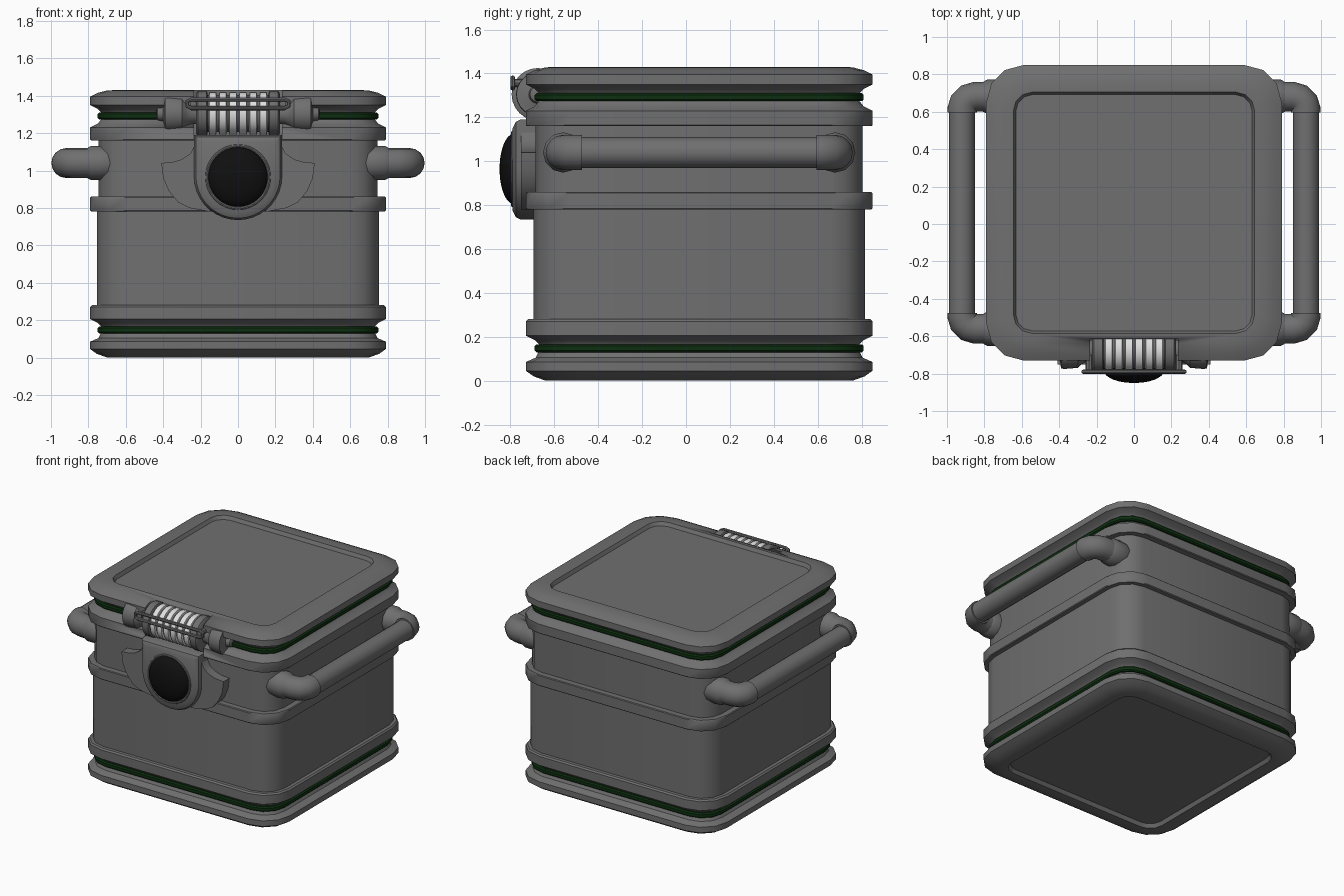
import bpy, bmesh, math
from mathutils import Vector

if "Cube" in bpy.data.objects:
    bpy.data.objects.remove(bpy.data.objects["Cube"])

CY = 0.06  # depth centre of the box


def material(name, rgb):
    m = bpy.data.materials.new(name)
    m.diffuse_color = (*rgb, 1)
    m.use_nodes = True
    m.node_tree.nodes["Principled BSDF"].inputs["Base Color"].default_value = m.diffuse_color
    return m


GREY = material("grey metal", (0.16, 0.16, 0.16))
GREEN = material("dark green seal", (0.004, 0.028, 0.005))
BLACK = material("black lens", (0.005, 0.005, 0.005))
WHITE = material("white rings", (0.75, 0.75, 0.75))


def loft(name, rings, mat, mirror=False, closed=False, angle=35):
    """Skin a list of equal-length point rings, with end caps unless closed."""
    bm = bmesh.new()
    vs = [[bm.verts.new(p) for p in r] for r in rings]
    n = len(vs[0])
    pairs = list(zip(vs, vs[1:])) + ([(vs[-1], vs[0])] if closed else [])
    for a, b in pairs:
        for i in range(n):
            j = (i + 1) % n
            bm.faces.new((a[i], a[j], b[j], b[i]))
    if not closed:
        bm.faces.new(vs[0])
        bm.faces.new(vs[-1])
    bmesh.ops.recalc_face_normals(bm, faces=bm.faces)
    me = bpy.data.meshes.new(name)
    bm.to_mesh(me)
    bm.free()
    ob = bpy.data.objects.new(name, me)
    bpy.context.collection.objects.link(ob)
    me.materials.append(mat)
    bpy.ops.object.select_all(action='DESELECT')
    ob.select_set(True)
    bpy.context.view_layer.objects.active = ob
    bpy.ops.object.shade_smooth_by_angle(angle=math.radians(angle))
    if mirror:
        ob.modifiers.new("mirror", 'MIRROR')
    return ob


def square(z, h, c):
    """Rounded square outline of half-width h and corner size c."""
    pts = []
    for q in range(4):
        for k in range(4):
            a = math.radians(90 * q + 30 * k)
            cx, cy = [(1, 1), (-1, 1), (-1, -1), (1, -1)][q]
            pts.append((cx * (h - c) + c * math.cos(a),
                        CY + cy * (h - c) + c * math.sin(a), z))
    return pts


def box_loft(name, prof, mat):
    return loft(name, [square(*p) for p in prof], mat)


def lathe(name, prof, mat, y, z, sides=24, mirror=False):
    """Turned part along x; prof holds (x, radius)."""
    rings = [[(x, y + r * math.cos(2 * math.pi * i / sides),
               z + r * math.sin(2 * math.pi * i / sides)) for i in range(sides)] for x, r in prof]
    return loft(name, rings, mat, mirror)


def tube(name, path, r, mat, sides=16, mirror=False, closed=False):
    path = [Vector(p) for p in path]
    n, rings = len(path), []
    for i, p in enumerate(path):
        a = path[i - 1] if i or closed else p
        b = path[(i + 1) % n] if i < n - 1 or closed else p
        t = (b - a).normalized()
        # every path here lies square to one fixed axis
        up = Vector((0, 0, 1)) if not closed else Vector((0, 1, 0))
        s = t.cross(up).normalized()
        rings.append([p + r * (math.cos(2 * math.pi * k / sides) * s +
                               math.sin(2 * math.pi * k / sides) * up) for k in range(sides)])
    return loft(name, rings, mat, mirror, closed)


# Base with recessed underside
base = box_loft("base", [(0.025, 0.63, 0.09), (0.0, 0.645, 0.1), (0.0, 0.70, 0.15),
                         (0.02, 0.755, 0.18), (0.045, 0.79, 0.2), (0.085, 0.79, 0.2),
                         (0.105, 0.745, 0.16), (0.135, 0.73, 0.15)], GREY)

# Main body with lower collar, middle band and upper collar
body = box_loft("body", [(0.13, 0.72, 0.15), (0.165, 0.73, 0.15), (0.185, 0.75, 0.16),
                         (0.205, 0.79, 0.2), (0.27, 0.79, 0.2), (0.28, 0.78, 0.19),
                         (0.28, 0.755, 0.16), (0.78, 0.755, 0.16),
                         (0.78, 0.785, 0.19), (0.785, 0.79, 0.2), (0.855, 0.79, 0.2), (0.86, 0.785, 0.19),
                         (0.86, 0.745, 0.15), (1.16, 0.745, 0.15),
                         (1.16, 0.785, 0.19), (1.165, 0.79, 0.2), (1.23, 0.79, 0.2),
                         (1.25, 0.75, 0.16), (1.275, 0.73, 0.15), (1.30, 0.72, 0.15)], GREY)

# Lid with recessed top panel
lid = box_loft("lid", [(1.28, 0.72, 0.15), (1.31, 0.73, 0.15), (1.33, 0.75, 0.17),
                       (1.35, 0.79, 0.2), (1.395, 0.79, 0.2), (1.415, 0.75, 0.18), (1.428, 0.70, 0.15),
                       (1.43, 0.65, 0.11), (1.43, 0.645, 0.1), (1.405, 0.632, 0.09)], GREY)

# Green seals
seals = []
for label, z in (("lower_seal", 0.147), ("upper_seal", 1.292)):
    seals.append(box_loft(label, [(z - 0.018, 0.72, 0.15), (z - 0.018, 0.742, 0.155), (z - 0.01, 0.75, 0.16),
                                  (z + 0.01, 0.75, 0.16), (z + 0.018, 0.742, 0.155), (z + 0.018, 0.72, 0.15)], GREEN))

# Notch for the latch roller
cut = loft("notch_cutter", [[(-0.235, -1, z), (0.235, -1, z), (0.235, -0.615, z), (-0.235, -0.615, z)]
                            for z in (1.186, 1.6)], GREY)
cut.hide_render = True
cut.hide_viewport = True
cut.display_type = 'WIRE'
for ob in (body, lid, seals[1]):
    m = ob.modifiers.new("notch", 'BOOLEAN')
    m.operation = 'DIFFERENCE'
    m.solver = 'EXACT'
    m.object = cut

# Side handles: flanges, elbows and grip
HZ = 1.04
for label, s in (("front", -1), ("back", 1)):
    y0 = CY + s * 0.62
    lathe(label + "_handle_flange", [(0.62, 0.06), (0.68, 0.092), (0.785, 0.092), (0.815, 0.075)],
          GREY, y0, HZ, 12, True)
    tube(label + "_handle_elbow", [(0.78, y0, HZ), (0.85, y0, HZ), (0.885, y0 - s * 0.01, HZ),
                                   (0.908, y0 - s * 0.033, HZ), (0.918, y0 - s * 0.07, HZ),
                                   (0.918, y0 - s * 0.085, HZ)], 0.08, GREY, 16, True)
tube("handle_grip", [(0.92, -0.52, HZ), (0.92, 0.64, HZ)], 0.07, GREY, 16, True)

# Latch roller: core, white rings, end caps and knobs
RY, RZ = -0.675, 1.305
lathe("roller_core", [(-0.2, 0.1), (0.2, 0.1)], GREY, RY, RZ)
for i in range(6):
    x = (i - 2.5) * 0.054
    lathe("roller_ring", [(x - 0.021, 0.1), (x - 0.018, 0.115), (x + 0.018, 0.115), (x + 0.021, 0.1)],
          WHITE, RY, RZ)
lathe("roller_cap", [(0.163, 0.11), (0.168, 0.12), (0.215, 0.12), (0.225, 0.105)], GREY, RY, RZ, 24, True)
lathe("roller_knob", [(0.2, 0.055), (0.25, 0.058), (0.28, 0.075), (0.30, 0.094), (0.37, 0.1), (0.39, 0.098),
                      (0.395, 0.06), (0.40, 0.042), (0.43, 0.036), (0.435, 0.028)], GREY, RY, RZ, 20, True)

# Wire guard in front of the roller, with two side arms
guard = [(s * x, -0.79, z) for s, x, z in
         ((1, 0.25, 1.38), (1, 0.272, 1.37), (1, 0.272, 1.345), (1, 0.25, 1.333),
          (-1, 0.25, 1.333), (-1, 0.272, 1.345), (-1, 0.272, 1.37), (-1, 0.25, 1.38))]
tube("roller_guard", guard, 0.011, GREY, 8, closed=True)
tube("guard_arm", [(0.24, -0.70, 1.357), (0.24, -0.79, 1.357)], 0.018, GREY, 8, True)


# Lens housing: round bottom, square top
def housing(y, r, top):
    arc = [(r * math.cos(math.radians(a)), y, 0.97 + r * math.sin(math.radians(a)))
           for a in range(-180, 1, 10)]
    return arc + [(r, y, top), (-r, y, top)]


loft("lens_housing", [housing(-0.66, 0.235, 1.19), housing(-0.755, 0.235, 1.19), housing(-0.775, 0.225, 1.18),
                      housing(-0.79, 0.195, 1.15)], GREY)

# Housing wings
wing = [(0.15, 1.13), (0.235, 1.13), (0.255, 1.09), (0.30, 1.06), (0.35, 1.045), (0.41, 1.04),
        (0.40, 0.96), (0.37, 0.89), (0.32, 0.83), (0.26, 0.80), (0.15, 0.78)]
loft("housing_wing", [[(x, y, z) for x, z in wing] for y in (-0.67, -0.752)], GREY, True)

# Domed black lens with a rim
rings = []
for a in range(0, 90, 12):
    c, d = math.cos(math.radians(a)), math.sin(math.radians(a))
    rings.append([(0.16 * c * math.cos(t * math.pi / 16), -0.785 - 0.065 * d,
                   0.965 + 0.16 * c * math.sin(t * math.pi / 16)) for t in range(32)])
loft("lens", rings, BLACK)
rim = [(0.167 * math.cos(t * math.pi / 16), -0.788, 0.965 + 0.167 * math.sin(t * math.pi / 16)) for t in range(32)]
tube("lens_rim", rim, 0.009, GREY, 8, closed=True)
